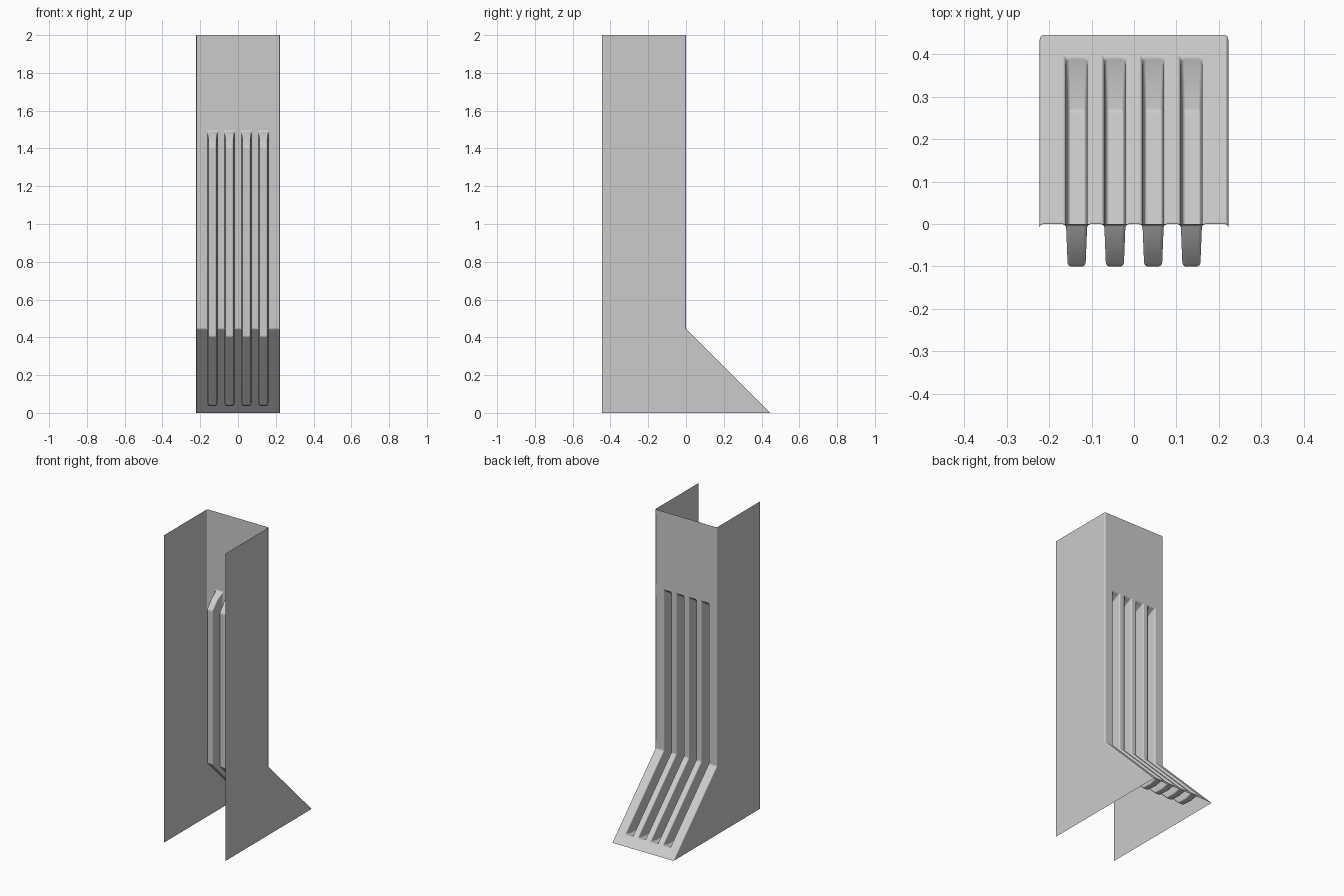
import bpy
import bmesh

cube = bpy.data.objects.get("Cube")
if cube:
    bpy.data.objects.remove(cube, do_unlink=True)

# Main dimensions
HALF_WIDTH = 0.222
DEPTH = 0.445
HEIGHT = 2.0
RIB_CENTRES = [-0.135, -0.045, 0.045, 0.135]
RIB_HALF = 0.025
DRAFT = 0.04          # inward lean of the channel walls
RIB_DEPTH = 0.1

# Rear sheet profile as (y, z), from the top edge to the toe
TOP, GROOVE_TOP = (0, HEIGHT), (0, 1.49)
KINK = (0, DEPTH)
GROOVE_END, TOE = (0.395, 0.05), (DEPTH, 0)
SHEET = [TOP, GROOVE_TOP, KINK, GROOVE_END, TOE]

# Channel floor as (y, z, depth below the sheet)
FLOOR_TOP = [(*GROOVE_TOP, 0), (-0.053, 1.457, 0.053), (-RIB_DEPTH, 1.405, RIB_DEPTH)]
FLOOR_KINK = (-RIB_DEPTH, 0.404, RIB_DEPTH)
FLOOR_END = [(0.265, 0.039, RIB_DEPTH), (0.335, 0.036, 0.052), (*GROOVE_END, 0)]
FLOOR = FLOOR_TOP + [FLOOR_KINK] + FLOOR_END

bm = bmesh.new()


def face(points):
    bm.faces.new([bm.verts.new(p) for p in points])


def strip(x0, x1, a, b):
    face([(x0, *a), (x1, *a), (x1, *b), (x0, *b)])


# Side plates
for x in (-HALF_WIDTH, HALF_WIDTH):
    outline = [(-DEPTH, 0), (-DEPTH, HEIGHT)] + SHEET
    face([(x, y, z) for y, z in outline])

# Rear sheet, left open where the channels are pressed in
edges = [-HALF_WIDTH]
for c in RIB_CENTRES:
    edges += [c - RIB_HALF, c + RIB_HALF]
edges.append(HALF_WIDTH)
for i, (x0, x1) in enumerate(zip(edges, edges[1:])):
    for j, (a, b) in enumerate(zip(SHEET, SHEET[1:])):
        if i % 2 == 0 or j in (0, 3):
            strip(x0, x1, a, b)

# Pressed channels: floor with chamfered ends, and two walls each
for c in RIB_CENTRES:
    def rib_point(p, side):
        return (c + side * (RIB_HALF - DRAFT * p[2]), p[0], p[1])

    for a, b in zip(FLOOR, FLOOR[1:]):
        face([rib_point(a, -1), rib_point(a, 1), rib_point(b, 1), rib_point(b, -1)])
    kink = (*KINK, 0)
    for side in (-1, 1):
        for wall in (FLOOR_TOP + [FLOOR_KINK, kink], [kink, FLOOR_KINK] + FLOOR_END):
            face([rib_point(p, side) for p in wall])

bmesh.ops.remove_doubles(bm, verts=bm.verts, dist=0.0005)
bmesh.ops.recalc_face_normals(bm, faces=bm.faces)
bm.faces.ensure_lookup_table()

# Make the side plates face outward
if bm.faces[0].normal.x > 0:
    bmesh.ops.reverse_faces(bm, faces=bm.faces)
for f in bm.faces:
    f.smooth = True

mesh = bpy.data.meshes.new("ribbed_chute")
bm.to_mesh(mesh)
bm.free()
chute = bpy.data.objects.new("ribbed_chute", mesh)
bpy.context.collection.objects.link(chute)

# Plain grey metal
grey = bpy.data.materials.new("plain_grey")
grey.use_nodes = True
colour = (0.6, 0.6, 0.6, 1)
grey.diffuse_color = colour
grey.node_tree.nodes["Principled BSDF"].inputs["Base Color"].default_value = colour
mesh.materials.append(grey)

# Soft folded edges
bevel = chute.modifiers.new("folded_edges", "BEVEL")
bevel.width = 0.008
bevel.segments = 2
bevel.limit_method = "ANGLE"
bevel.angle_limit = 0.5
bevel.harden_normals = True
